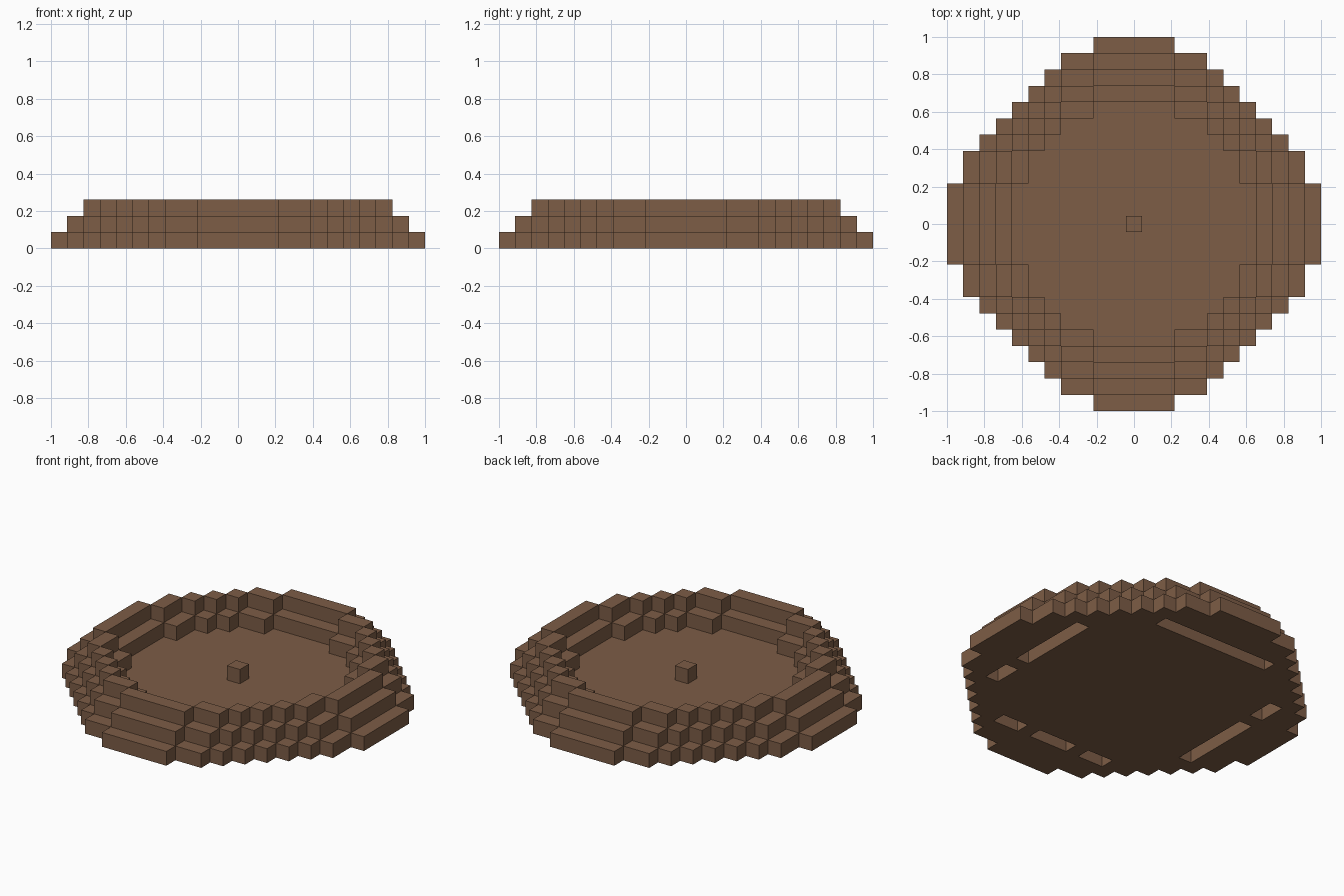
import bpy
import bmesh

cube = bpy.data.objects.get("Cube")
if cube:
    bpy.data.objects.remove(cube, do_unlink=True)

HALF = 11                   # cells from the middle to the rim
U = 2 / (2 * HALF + 1)      # size of one cell

brown = bpy.data.materials.new("earth_brown")
brown.use_nodes = True
COLOR = (0.205, 0.109, 0.061, 1)
brown.diffuse_color = COLOR
brown.node_tree.nodes["Principled BSDF"].inputs["Base Color"].default_value = COLOR


def disc(inset):
    """Cells of the stepped round outline, pulled in by some cells."""
    reach, total = HALF - inset, HALF + 3 - inset
    cells = set()
    for x in range(-reach, reach + 1):
        for y in range(-reach, reach + 1):
            a, b = abs(x), abs(y)
            limit = total - 1 if max(a, b) == reach else total
            if a + b <= limit:
                cells.add((x, y))
    return cells


def build_layer(name, cells, level):
    """One cell high slab, with walls only where a neighbour is missing."""
    bm = bmesh.new()
    low, high = level * U, (level + 1) * U

    def face(points):
        bm.faces.new([bm.verts.new(p) for p in points])

    for cx, cy in sorted(cells):
        x0, x1 = (cx - 0.5) * U, (cx + 0.5) * U
        y0, y1 = (cy - 0.5) * U, (cy + 0.5) * U
        ring = [(x0, y0), (x1, y0), (x1, y1), (x0, y1)]
        face([(x, y, high) for x, y in ring])
        face([(x, y, low) for x, y in reversed(ring)])
        for i, (dx, dy) in enumerate([(0, -1), (1, 0), (0, 1), (-1, 0)]):
            if (cx + dx, cy + dy) not in cells:
                p, q = ring[i], ring[(i + 1) % 4]
                face([(*p, low), (*q, low), (*q, high), (*p, high)])
    bmesh.ops.remove_doubles(bm, verts=bm.verts[:], dist=U / 100)
    mesh = bpy.data.meshes.new(name)
    bm.to_mesh(mesh)
    bm.free()
    mesh.materials.append(brown)
    obj = bpy.data.objects.new(name, mesh)
    bpy.context.collection.objects.link(obj)
    return obj


# Slots in the underside, broken by a few bridging cells
slots = set()
for i in range(-4, 5):
    slots |= {(8, i), (-8, i), (i, 8), (i, -8)}
slots -= {(8, -2), (-8, 2), (2, -8), (-2, -8)}

# Floor slab, two stepped rings and the centre block
build_layer("floor_slab", disc(0) - slots, 0)
build_layer("middle_ring", disc(1) - disc(4), 1)
build_layer("top_ring", disc(2) - disc(3), 2)
build_layer("centre_block", {(0, 0)}, 1)
